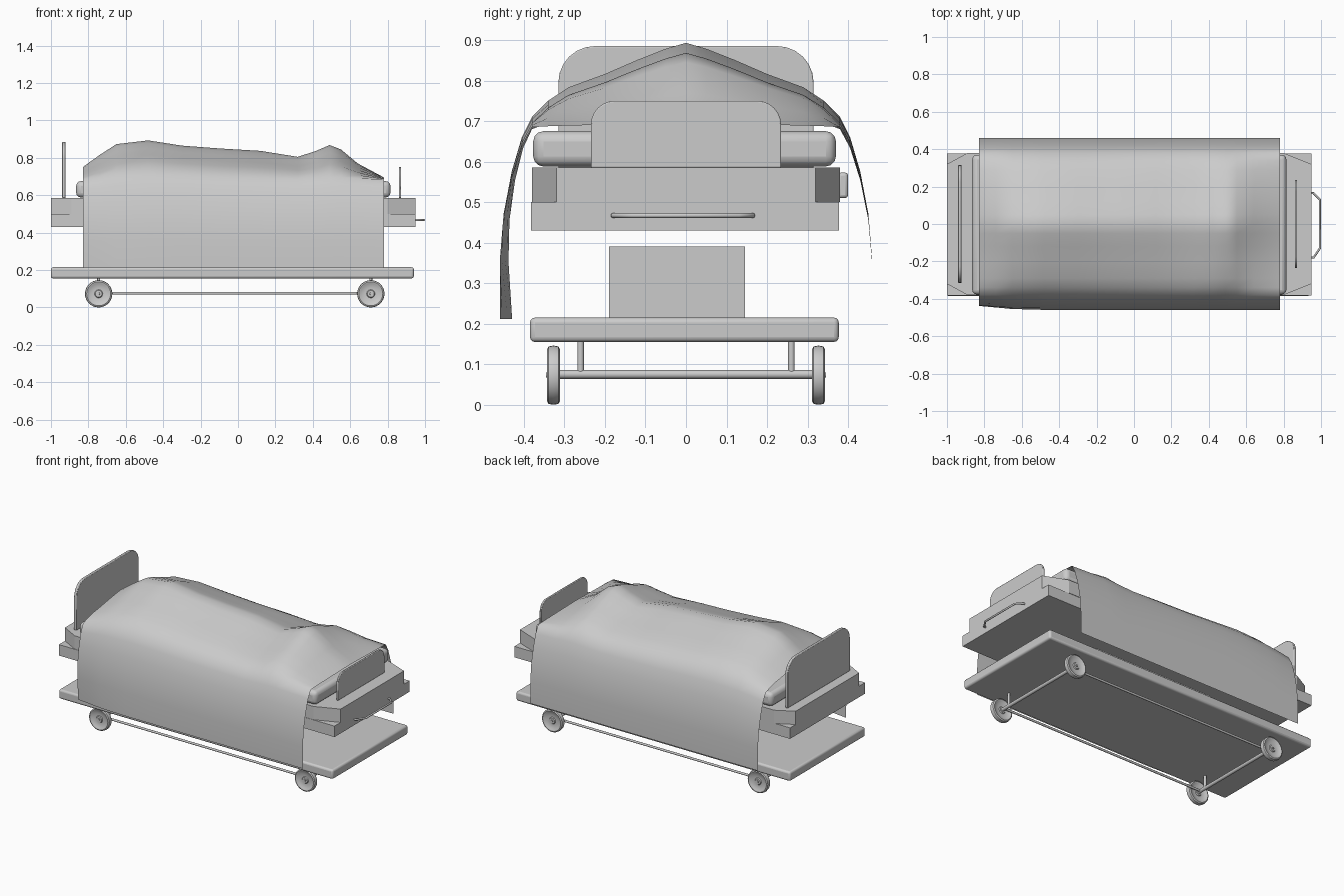
import bpy, bmesh, math
from mathutils import Matrix, Vector

cube = bpy.data.objects.get("Cube")
if cube:
    bpy.data.objects.remove(cube, do_unlink=True)

grey = bpy.data.materials.new("plain grey")
grey.use_nodes = True
colour = (0.6, 0.6, 0.6, 1)
grey.diffuse_color = colour
grey.node_tree.nodes["Principled BSDF"].inputs["Base Color"].default_value = colour


def finish(name, bm, smooth=30, bevel=0, segments=3, fix_normals=True):
    if fix_normals:
        bmesh.ops.recalc_face_normals(bm, faces=bm.faces)
    mesh = bpy.data.meshes.new(name)
    bm.to_mesh(mesh)
    bm.free()
    ob = bpy.data.objects.new(name, mesh)
    bpy.context.collection.objects.link(ob)
    mesh.materials.append(grey)
    if bevel:
        mod = ob.modifiers.new("soft edges", "BEVEL")
        mod.width, mod.segments = bevel, segments
    if smooth:
        bpy.ops.object.select_all(action="DESELECT")
        ob.select_set(True)
        bpy.context.view_layer.objects.active = ob
        bpy.ops.object.shade_smooth_by_angle(angle=math.radians(smooth))
    return ob


def box(name, x, y, z, **kw):
    bm = bmesh.new()
    bmesh.ops.create_cube(bm, size=1)
    for v in bm.verts:
        v.co = [a + (b - a) * (c + 0.5) for c, (a, b) in zip(v.co, (x, y, z))]
    return finish(name, bm, **kw)


def prism(name, outline, offset, **kw):
    """Extrude a closed outline along an offset."""
    bm = bmesh.new()
    face = bm.faces.new([bm.verts.new(p) for p in outline])
    ext = bmesh.ops.extrude_face_region(bm, geom=[face], use_keep_orig=True)
    verts = [g for g in ext["geom"] if isinstance(g, bmesh.types.BMVert)]
    bmesh.ops.translate(bm, verts=verts, vec=offset)
    return finish(name, bm, **kw)


def rod(name, a, b, r, sides=12):
    a, b = Vector(a), Vector(b)
    d = b - a
    bm = bmesh.new()
    m = Matrix.Translation((a + b) / 2) @ d.to_track_quat("Z", "Y").to_matrix().to_4x4()
    bmesh.ops.create_cone(bm, cap_ends=True, segments=sides, radius1=r, radius2=r,
                          depth=d.length, matrix=m)
    return finish(name, bm, smooth=40)


def wheel(name, centre):
    # lathe profile: (distance across, radius), with a dished side and a hub
    half = [(0.018, 0), (0.018, 0.006), (0.012, 0.007), (0.012, 0.018), (0.007, 0.022),
            (0.007, 0.045), (0.013, 0.055), (0.016, 0.064), (0.012, 0.071), (0, 0.073)]
    profile = half + [(-a, r) for a, r in reversed(half[:-1])]
    bm = bmesh.new()
    verts = [bm.verts.new((0, a, r)) for a, r in profile]
    edges = [bm.edges.new(p) for p in zip(verts, verts[1:])]
    bmesh.ops.spin(bm, geom=verts + edges, axis=(0, 1, 0), cent=(0, 0, 0),
                   steps=32, angle=math.tau, use_merge=True)
    bmesh.ops.remove_doubles(bm, verts=bm.verts, dist=0.0002)
    bmesh.ops.translate(bm, verts=bm.verts, vec=centre)
    finish(name, bm, smooth=35)


def board(name, x, thick, half_w, bottom, top, r):
    # upright panel with rounded upper corners
    pts = [(x, -half_w, bottom), (x, half_w, bottom)]
    for side, start in ((1, 0), (-1, 90)):
        for i in range(7):
            t = math.radians(start + 15 * i)
            pts.append((x, side * (half_w - r) + r * math.cos(t), top - r + r * math.sin(t)))
    prism(name, pts, (thick, 0, 0), bevel=0.003, segments=2)


# Undercarriage
box("lower_tray", (-1, 0.94), (-0.385, 0.377), (0.155, 0.215), bevel=0.012)
box("pedestal", (-0.45, 0.4), (-0.19, 0.145), (0.215, 0.39), smooth=0)
for end, x in (("head", -0.745), ("foot", 0.71)):
    rod(end + "_axle", (x, -0.33, 0.075), (x, 0.33, 0.075), 0.011)
    for side, s in (("left", 1), ("right", -1)):
        wheel(f"{end}_{side}_wheel", (x, s * 0.327, 0.073))
        rod(f"{end}_{side}_post", (x, s * 0.26, 0.075), (x, s * 0.26, 0.16), 0.008)
for side, y in (("left", 0.3), ("right", -0.3)):
    rod(side + "_long_rod", (-0.745, y, 0.075), (0.71, y, 0.075), 0.007)

# Bed deck: square lower slab and upper slab with cut corners
box("bed_frame", (-1, 0.95), (-0.382, 0.377), (0.43, 0.5), smooth=0)
corners = [(-1, 0.32), (-0.89, 0.38), (0.8, 0.38), (0.95, 0.32)]
outline = [(x, y, 0.5) for x, y in corners] + [(x, -y, 0.5) for x, y in reversed(corners)]
prism("bed_deck", outline, (0, 0, 0.085), smooth=0)
box("side_catch", (-0.03, 0.03), (0.375, 0.4), (0.51, 0.573), bevel=0.008)
box("mattress", (-0.865, 0.815), (-0.377, 0.37), (0.588, 0.675), bevel=0.025)
board("headboard", -0.94, 0.018, 0.315, 0.585, 0.885, 0.09)
board("footboard", 0.86, 0.012, 0.235, 0.585, 0.75, 0.06)

# Push handle at the foot end
path = [(0.945, -0.18), (0.96, -0.18), (0.994, -0.13), (0.994, 0.13), (0.96, 0.165), (0.945, 0.165)]
curve = bpy.data.curves.new("push_handle", "CURVE")
curve.dimensions = "3D"
curve.bevel_depth, curve.bevel_resolution, curve.use_fill_caps = 0.006, 2, True
spline = curve.splines.new("POLY")
spline.points.add(len(path) - 1)
for p, (x, y) in zip(spline.points, path):
    p.co = (x, y, 0.467, 1)
curve.materials.append(grey)
bpy.context.collection.objects.link(bpy.data.objects.new("push_handle", curve))

# Draped sheet: ridge height and shoulder height along the length
stations = [(-0.83, 0.75, 0.68), (-0.74, 0.815, 0.695), (-0.65, 0.873, 0.705), (-0.48, 0.893, 0.71),
            (-0.3, 0.865, 0.705), (-0.1, 0.85, 0.695), (0.12, 0.837, 0.69), (0.32, 0.805, 0.685),
            (0.42, 0.838, 0.69), (0.49, 0.868, 0.695), (0.55, 0.845, 0.695), (0.64, 0.77, 0.69),
            (0.78, 0.695, 0.685)]
# across the top: (y, share of ridge height); down the side: (y, share of the drop)
crown = [(0, 1), (0.05, 0.92), (0.12, 0.77), (0.2, 0.58), (0.29, 0.4), (0.34, 0.22), (0.38, 0)]
skirt = [(0.405, 0.1), (0.43, 0.27), (0.45, 0.48), (0.459, 0.7), (0.459, 1)]
bm = bmesh.new()
rows = []
for x, ridge, shoulder in stations:
    def section(side):
        pull = 0.03 * max(0, (-0.6 - x) / 0.23) if side < 0 else 0
        pts = [(y * side, shoulder + (ridge - shoulder) * f) for y, f in crown]
        for y, f in skirt:
            pts.append((side * (y - pull * f), shoulder + (0.212 - shoulder) * f))
        return pts
    pts = section(-1)[:0:-1] + section(1)
    rows.append([bm.verts.new((x, y, z)) for y, z in pts])
for a, b in zip(rows, rows[1:]):
    for i in range(len(a) - 1):
        bm.faces.new((a[i], b[i], b[i + 1], a[i + 1]))
finish("draped_sheet", bm, smooth=60, fix_normals=False)
